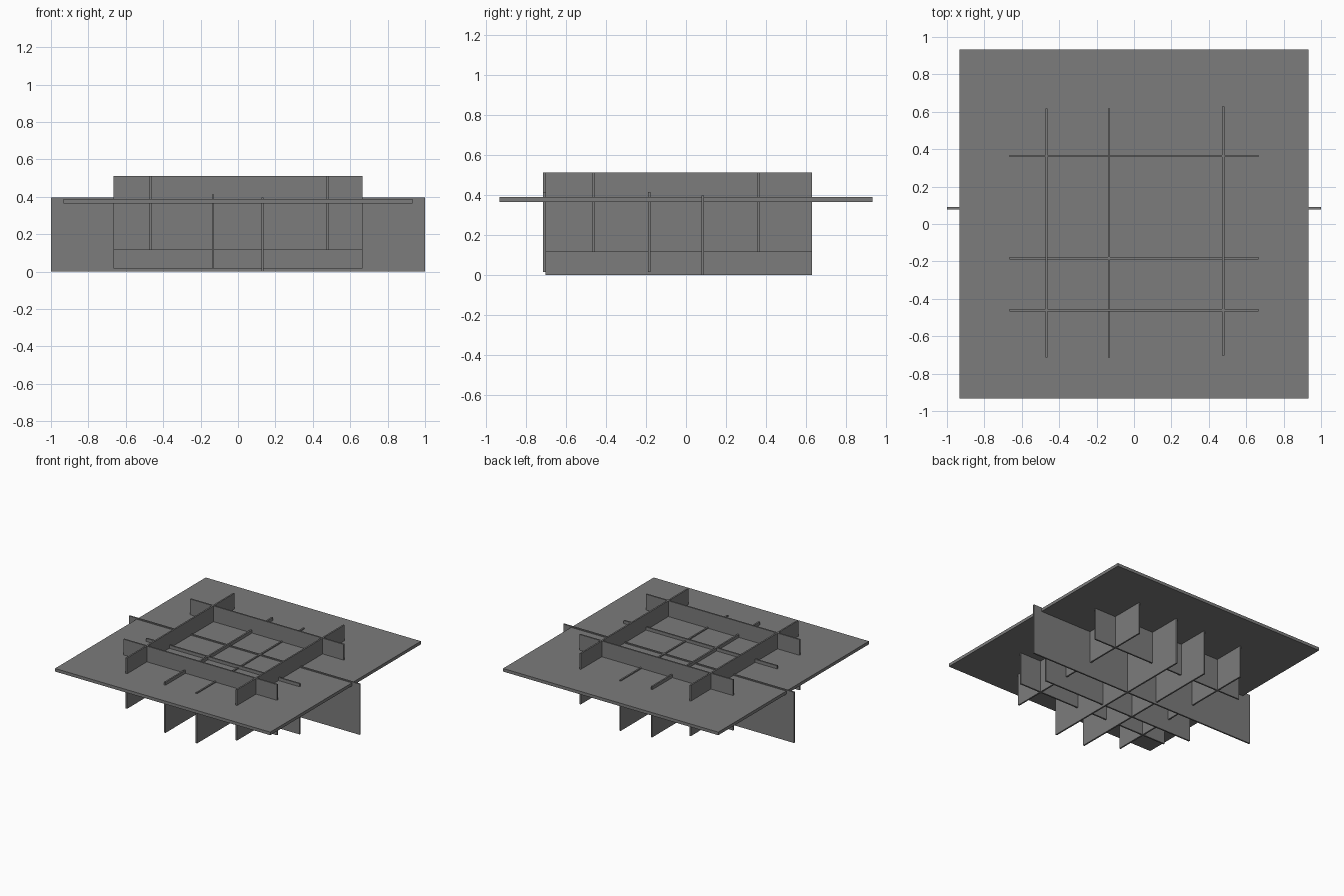
import bpy

cube = bpy.data.objects.get("Cube")
if cube:
    bpy.data.objects.remove(cube, do_unlink=True)

# Single matte grey
grey = bpy.data.materials.new("mid grey")
grey.use_nodes = True
grey.diffuse_color = (0.2, 0.2, 0.2, 1)
grey.node_tree.nodes["Principled BSDF"].inputs["Base Color"].default_value = (0.2, 0.2, 0.2, 1)

T = 0.012   # panel thickness


def box(name, x, y, z):
    """Box spanning the given (low, high) range on each axis."""
    spans = (x, y, z)
    bpy.ops.mesh.primitive_cube_add(size=1, location=[(a + b) / 2 for a, b in spans])
    ob = bpy.context.object
    ob.name = name
    ob.scale = [b - a for a, b in spans]
    bpy.ops.object.transform_apply(location=False, rotation=False, scale=True)
    ob.data.materials.append(grey)


def around(c):
    return (c - T / 2, c + T / 2)


# Height ranges of the raised frame, the middle panels and the base panels
HIGH, MID, LOW = (0.115, 0.512), (0.016, 0.413), (0, 0.397)

# Horizontal sheet
box("flat_sheet", (-0.932, 0.932), (-0.932, 0.932), (0.365, 0.389))

# Panels running front to back
for name, x, y, z in (
    ("right_frame_panel", -0.468, (-0.713, 0.618), HIGH),
    ("right_inner_panel", -0.134, (-0.713, 0.618), MID),
    ("left_inner_panel", 0.131, (-0.702, 0.629), LOW),
    ("left_frame_panel", 0.477, (-0.702, 0.629), HIGH),
):
    box(name, around(x), y, z)

# Panels running side to side
for name, y, half, z in (
    ("front_frame_panel", -0.461, 0.665, HIGH),
    ("front_inner_panel", -0.183, 0.665, MID),
    ("long_cross_panel", 0.084, 1.0, LOW),
    ("back_frame_panel", 0.363, 0.665, HIGH),
):
    box(name, (-half, half), around(y), z)
